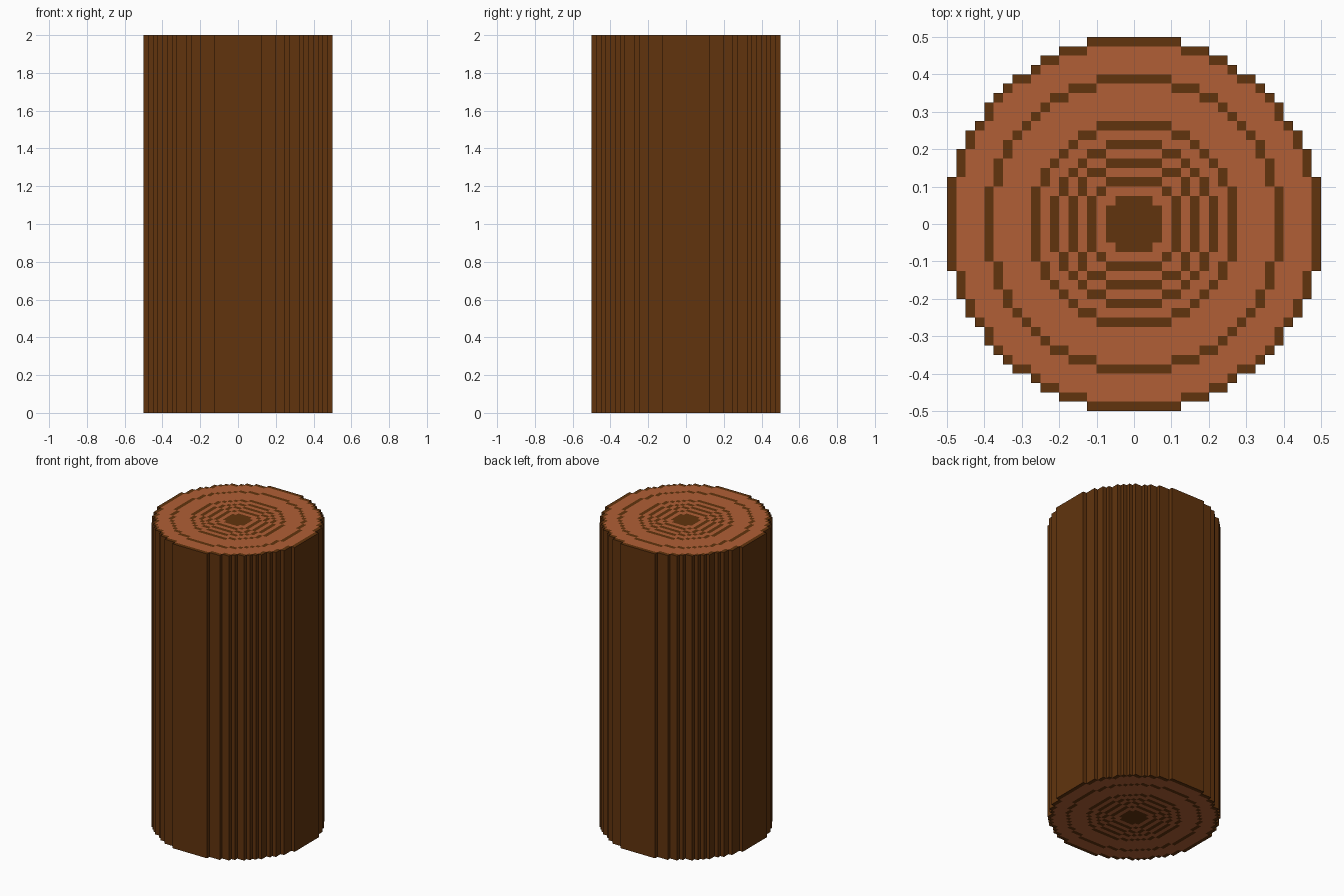
import bpy, bmesh

if "Cube" in bpy.data.objects:
    bpy.data.objects.remove(bpy.data.objects["Cube"], do_unlink=True)

CELL, HALF, HEIGHT = 0.025, 20, 2.0
BARK_R2 = 402                              # squared radius of the log, in cells
RING_R2 = [BARK_R2, 256, 124, 82, 51, 26.6]  # squared radii of the growth rings
PITH_R2 = 9                                # solid dark core
STEPS = [(1, 0), (0, 1), (-1, 0), (0, -1)]


def material(name, colour):
    m = bpy.data.materials.new(name)
    m.use_nodes = True
    m.diffuse_color = (*colour, 1)
    bsdf = m.node_tree.nodes["Principled BSDF"]
    bsdf.inputs["Base Color"].default_value = (*colour, 1)
    bsdf.inputs["Roughness"].default_value = 0.9
    return m


def inside(i, j, r2):
    return (i + 0.5) ** 2 + (j + 0.5) ** 2 <= r2


def on_rim(i, j, r2):
    return inside(i, j, r2) and not all(inside(i + a, j + b, r2) for a, b in STEPS)


def is_dark(i, j):
    return inside(i, j, PITH_R2) or any(on_rim(i, j, r2) for r2 in RING_R2)


bm = bmesh.new()
corners = {}


def corner(i, j, z):
    if (i, j, z) not in corners:
        corners[i, j, z] = bm.verts.new((i * CELL, j * CELL, z))
    return corners[i, j, z]


def quad(points, mat):
    bm.faces.new([corner(*p) for p in points]).material_index = mat


for i in range(-HALF, HALF):
    for j in range(-HALF, HALF):
        if not inside(i, j, BARK_R2):
            continue
        # Ringed end grain, top and bottom
        mat = 0 if is_dark(i, j) else 1
        loop = [(i, j), (i + 1, j), (i + 1, j + 1), (i, j + 1)]
        quad([(x, y, HEIGHT) for x, y in loop], mat)
        quad([(x, y, 0.0) for x, y in reversed(loop)], mat)
        # Stepped bark wherever the neighbouring cell is empty
        for k, (a, b) in enumerate(STEPS):
            if not inside(i + a, j + b, BARK_R2):
                p, q = loop[(k + 1) % 4], loop[(k + 2) % 4]
                quad([(*p, 0.0), (*q, 0.0), (*q, HEIGHT), (*p, HEIGHT)], 0)

mesh = bpy.data.meshes.new("log")
bm.to_mesh(mesh)
bm.free()
mesh.materials.append(material("dark bark", (0.120, 0.034, 0.0042)))
mesh.materials.append(material("light wood", (0.440, 0.114, 0.037)))
log = bpy.data.objects.new("log", mesh)
bpy.context.collection.objects.link(log)
